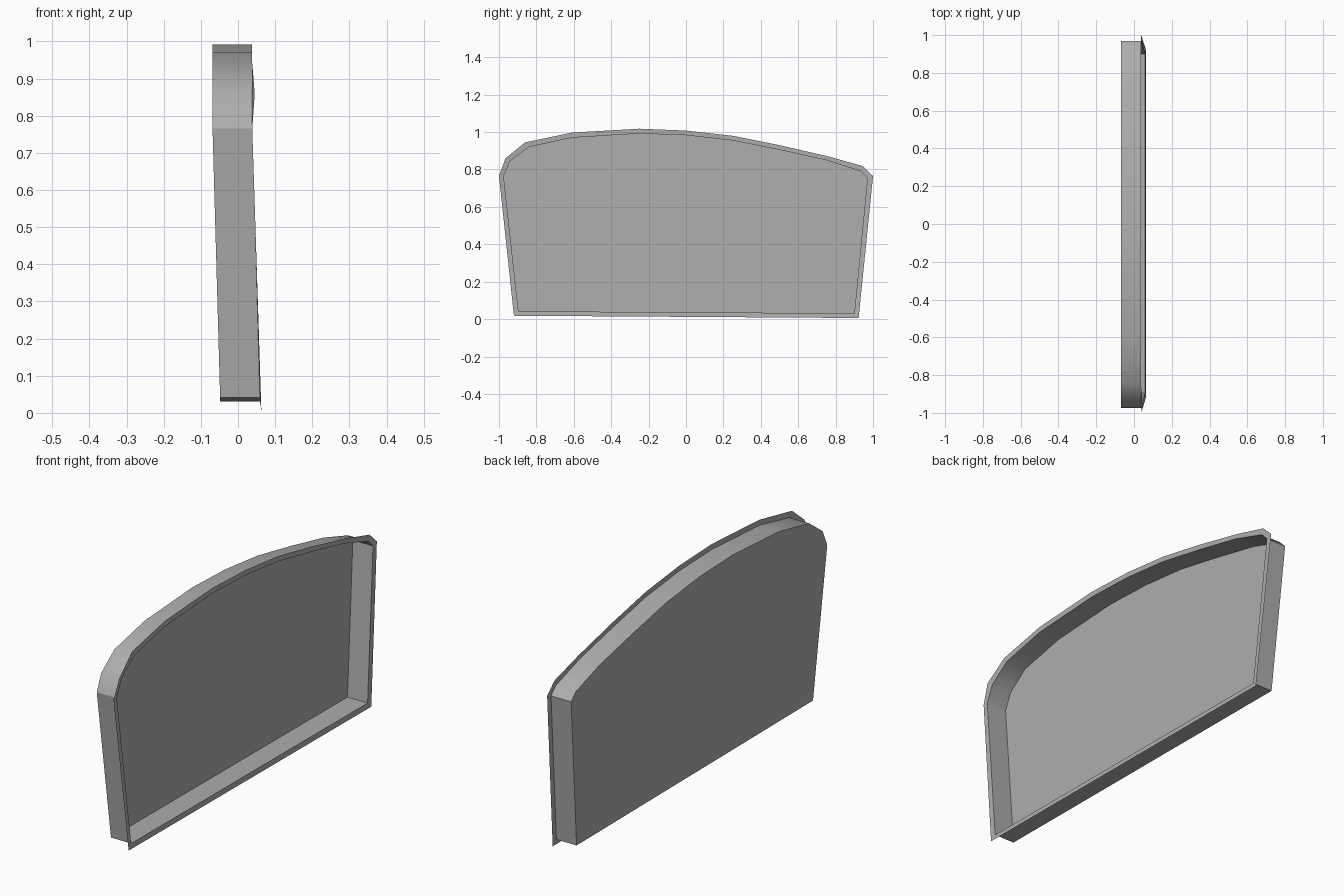
import bpy
import bmesh

if "Cube" in bpy.data.objects:
    bpy.data.objects.remove(bpy.data.objects["Cube"])

grey = bpy.data.materials.new("plain grey")
grey.diffuse_color = (0.42, 0.42, 0.42, 1)
grey.use_nodes = True
grey.node_tree.nodes["Principled BSDF"].inputs["Base Color"].default_value = grey.diffuse_color

# Outlines in (y, z): rounded low corner, arched top, tapered base
OUTER = [(-1, .765), (-.965, .86), (-.86, .945), (-.61, .997), (-.25, 1.018),
         (0, 1.008), (.25, .98), (.5, .93), (.76, .87), (.945, .818),
         (1, .765), (.923, .006), (-.92, .018)]
INNER = [(-.975, .765), (-.94, .845), (-.84, .92), (-.61, .97), (-.25, .992),
         (0, .983), (.25, .955), (.5, .905), (.75, .85), (.935, .79),
         (.97, .754), (.90, .031), (-.896, .042)]
DEPTH = 0.107


def lean(z):
    """x of the open side: leans back with height, then upright."""
    return 0.06 - 0.022 * min(z / 0.78, 1)


def make_object(name, loops, cap):
    """Bridge consecutive closed loops; optionally cap the last one."""
    bm = bmesh.new()
    rings = [[bm.verts.new(p) for p in loop] for loop in loops]
    n = len(rings[0])
    for a, b in zip(rings, rings[1:]):
        for i in range(n):
            j = (i + 1) % n
            bm.faces.new((a[j], a[i], b[i], b[j]))
    if cap:
        bm.faces.new(list(reversed(rings[-1])))
    mesh = bpy.data.meshes.new(name)
    bm.to_mesh(mesh)
    bm.free()
    mesh.materials.append(grey)
    ob = bpy.data.objects.new(name, mesh)
    bpy.context.collection.objects.link(ob)
    bpy.context.view_layer.objects.active = ob
    ob.select_set(True)
    bpy.ops.object.shade_smooth_by_angle(angle=0.52)
    ob.select_set(False)
    return ob


front = [(lean(z), y, z) for y, z in INNER]
back = [(x - DEPTH, y, z) for x, y, z in front]
edge = [(lean(z) + (.003 if z < .1 else 0), y, z) for y, z in OUTER]
edge[1] = (edge[1][0] + .007, edge[1][1], edge[1][2])  # flared corner

# Shallow tray: side wall and back panel
make_object("tray", [front, back], True)
# Thin flange around the open side
make_object("rim_flange", [edge, front], False)
